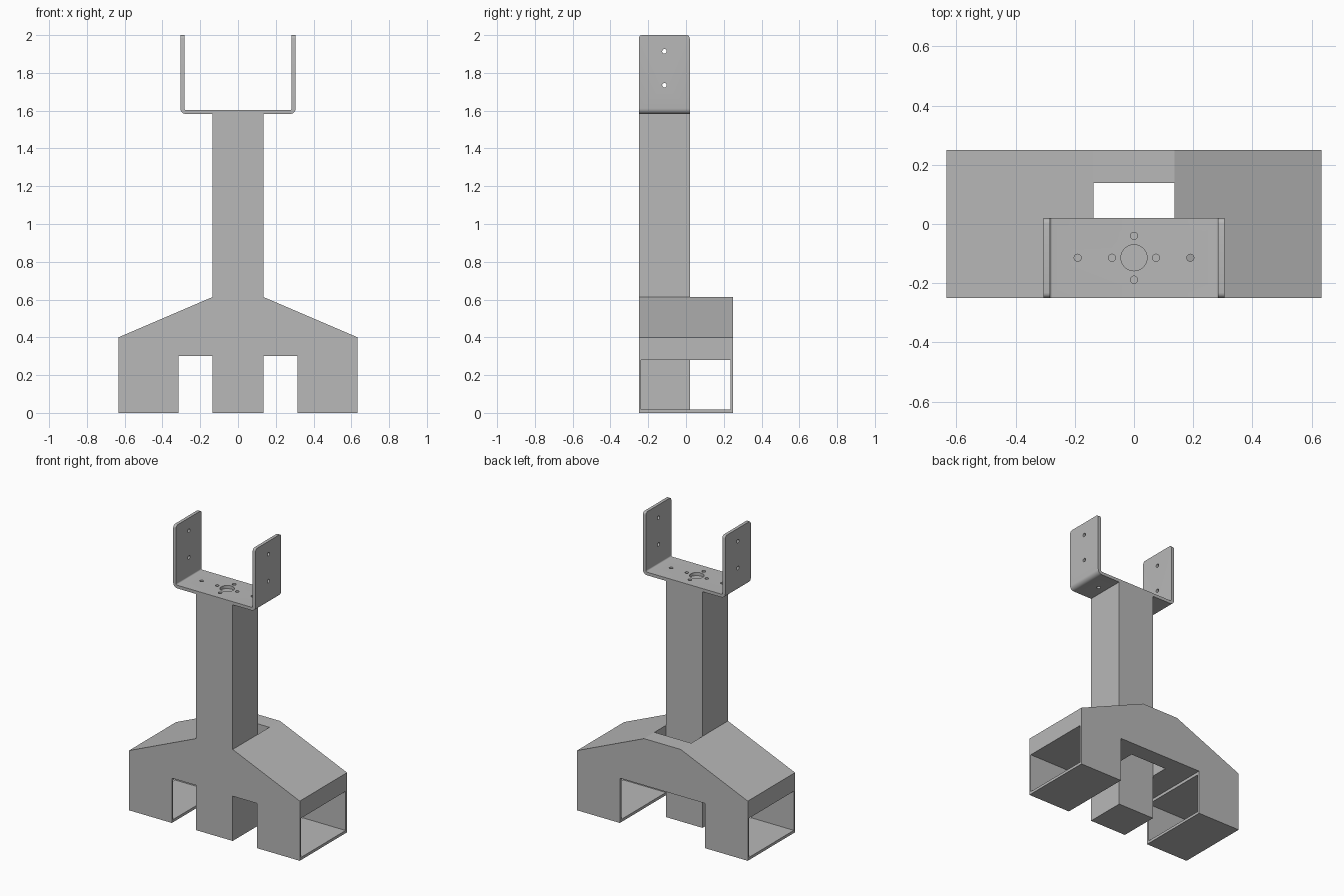
import bpy, bmesh, math
from mathutils import Matrix, Vector

if "Cube" in bpy.data.objects:
    bpy.data.objects.remove(bpy.data.objects["Cube"])

grey = bpy.data.materials.new("plain_grey")
grey.diffuse_color = (0.48, 0.48, 0.48, 1)
grey.use_nodes = True
grey.node_tree.nodes["Principled BSDF"].inputs["Base Color"].default_value = grey.diffuse_color

Y0, Y1, YC = -0.25, 0.25, 0.02     # front, back, rear face of the column
COL = 0.136                        # column half width
HOLE_Y = -0.114


def finish(name, bm):
    bmesh.ops.recalc_face_normals(bm, faces=bm.faces)
    me = bpy.data.meshes.new(name)
    bm.to_mesh(me)
    bm.free()
    me.materials.append(grey)
    ob = bpy.data.objects.new(name, me)
    bpy.context.collection.objects.link(ob)
    return ob


def prism_mesh(points, y0, y1):
    """Extrude an x-z outline along y."""
    bm = bmesh.new()
    face = bm.faces.new([bm.verts.new((x, y0, z)) for x, z in points])
    ext = bmesh.ops.extrude_face_region(bm, geom=[face])["geom"]
    for v in ext:
        if isinstance(v, bmesh.types.BMVert):
            v.co.y = y1
    return bm


def box(name, lo, hi):
    return finish(name, prism_mesh([(lo[0], lo[2]), (hi[0], lo[2]), (hi[0], hi[2]),
                                    (lo[0], hi[2])], lo[1], hi[1]))


def cylinder(name, centre, radius, depth, axis):
    bm = bmesh.new()
    m = Matrix.Translation(centre)
    if axis == "x":
        m = m @ Matrix.Rotation(math.pi / 2, 4, "Y")
    bmesh.ops.create_cone(bm, cap_ends=True, segments=32, radius1=radius,
                          radius2=radius, depth=depth, matrix=m)
    return finish(name, bm)


def combine(ob, tool, operation):
    """Apply one boolean and discard the tool."""
    mod = ob.modifiers.new("cut", "BOOLEAN")
    mod.operation, mod.object, mod.solver = operation, tool, "EXACT"
    bpy.context.view_layer.update()
    dg = bpy.context.evaluated_depsgraph_get()
    me = bpy.data.meshes.new_from_object(ob.evaluated_get(dg))
    ob.modifiers.clear()
    ob.data = me
    bpy.data.objects.remove(tool)


# Base: sloped shoulders, wide arch underneath
half = [(0.315, 0.3), (0.315, 0), (0.633, 0), (0.633, 0.4), (COL, 0.613)]
base = finish("base_and_column",
              prism_mesh(half + [(-x, z) for x, z in reversed(half)], Y0, Y1))

# Hollow the two feet from side to side, and cut the slot behind the column
combine(base, box("foot_cutter", (-0.8, -0.237, 0.018), (0.8, 0.235, 0.28)), "DIFFERENCE")
combine(base, box("slot_cutter", (-COL, YC, 0.1), (COL, 0.139, 0.8)), "DIFFERENCE")

# Column runs from the ground to the bracket
combine(base, box("column", (-COL, Y0, 0), (COL, YC, 1.582)), "UNION")


# Bracket: bent U-shaped plate
def bend(cx, cz, r, reverse=False):
    arc = [(cx + r * math.sin(a), cz - r * math.cos(a))
           for a in (math.pi / 2 * i / 6 for i in range(7))]
    return arc[::-1] if reverse else arc


W, T, ZB, ZT, R = 0.305, 0.021, 1.582, 2.0, 0.03
right = (bend(W - R, ZB + R, R) + [(W, ZT), (W - T, ZT)]
         + bend(W - R, ZB + R, R - T, True))
left = [(-x, z) for x, z in right]
bm = prism_mesh(right + left[::-1], Y0, YC)
corners = [e for e in bm.edges
           if all(v.co.z > ZT - 0.001 for v in e.verts)
           and abs(e.verts[0].co.y - e.verts[1].co.y) < 0.001]
bmesh.ops.bevel(bm, geom=corners, offset=0.018, segments=5, profile=0.5, affect="EDGES")
bracket = finish("bracket", bm)

# Holes in the bracket floor and walls
floor = [(0, 0, 0.044), (0.19, 0, 0.012), (-0.19, 0, 0.012)]
floor += [(0.074 * math.cos(a), 0.074 * math.sin(a), 0.012)
          for a in (math.pi / 2 * i for i in range(4))]
for x, dy, r in floor:
    combine(bracket, cylinder("hole", Vector((x, HOLE_Y + dy, ZB)), r, 0.1, "z"), "DIFFERENCE")
for z in (1.735, 1.914):
    combine(bracket, cylinder("hole", Vector((0, HOLE_Y, z)), 0.012, 1, "x"), "DIFFERENCE")

# Smooth the bends and holes, keep edges crisp
for ob in (base, bracket):
    bpy.ops.object.select_all(action="DESELECT")
    ob.select_set(True)
    bpy.context.view_layer.objects.active = ob
    bpy.ops.object.shade_smooth_by_angle(angle=math.radians(20))
